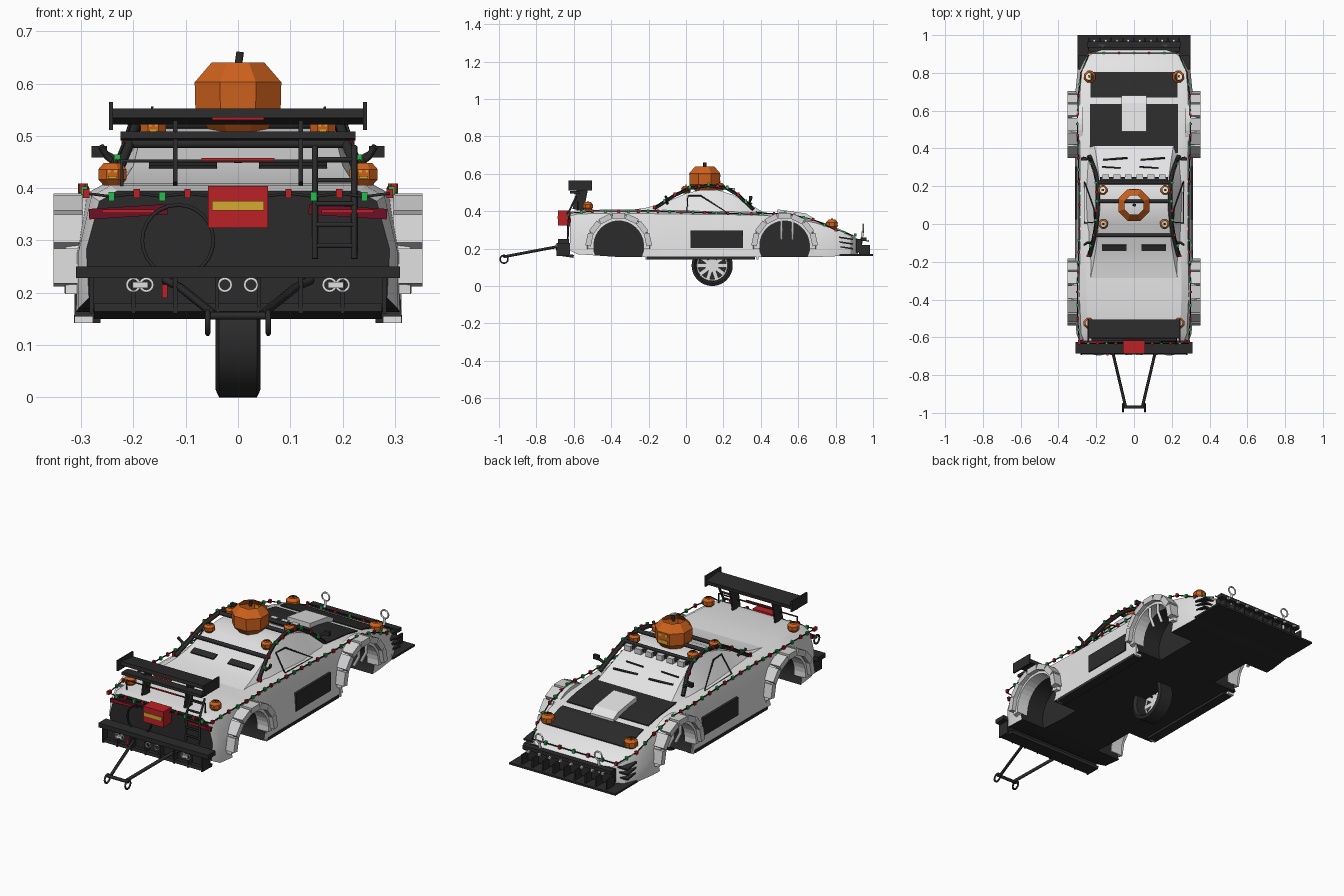
import bpy, bmesh, math
from mathutils import Matrix, Vector, Euler

default_cube = bpy.data.objects.get("Cube")
if default_cube:
    bpy.data.objects.remove(default_cube, do_unlink=True)


def material(name, red, green, blue):
    mat = bpy.data.materials.new(name)
    mat.use_nodes = True
    mat.diffuse_color = (red, green, blue, 1)
    mat.node_tree.nodes["Principled BSDF"].inputs["Base Color"].default_value = (red, green, blue, 1)
    return mat


white = material("white paint", .78, .78, .79)
grey = material("light grey plastic", .65, .65, .66)
black = material("black trim", .024, .024, .024)
silver = material("silver metal", .75, .75, .75)
orange = material("pumpkin orange", .62, .12, .012)
red = material("bright red", .5, .015, .02)
dark_red = material("dark red lens", .16, .005, .02)
green = material("bulb green", .02, .5, .08)
yellow = material("yellow", .65, .4, .03)


def finish(name, bm, *mats, smooth=False):
    bmesh.ops.recalc_face_normals(bm, faces=bm.faces)
    mesh = bpy.data.meshes.new(name)
    bm.to_mesh(mesh)
    bm.free()
    ob = bpy.data.objects.new(name, mesh)
    bpy.context.collection.objects.link(ob)
    for mat in mats:
        mesh.materials.append(mat)
    if smooth:
        activate(ob)
        bpy.ops.object.shade_smooth_by_angle(angle=math.radians(28))
    return ob


def activate(ob):
    bpy.ops.object.select_all(action="DESELECT")
    ob.select_set(True)
    bpy.context.view_layer.objects.active = ob


def boxes(name, mat, items):
    """Each item is centre, size and an optional rotation in radians."""
    bm = bmesh.new()
    for centre, size, *turn in items:
        rotation = Euler(turn[0] if turn else (0, 0, 0)).to_matrix().to_4x4()
        place = Matrix.Translation(centre) @ rotation @ Matrix.Diagonal((*size, 1))
        bmesh.ops.create_cube(bm, size=1, matrix=place)
    return finish(name, bm, mat)


def loft(rings, wrap=False, caps=True):
    bm = bmesh.new()
    rows = [[bm.verts.new(p) for p in ring] for ring in rings]
    pairs = list(zip(rows, rows[1:])) + ([(rows[-1], rows[0])] if wrap else [])
    for a, b in pairs:
        for i in range(len(a)):
            j = (i + 1) % len(a)
            bm.faces.new((a[i], a[j], b[j], b[i]))
    if caps and not wrap:
        bm.faces.new(rows[0])
        bm.faces.new(rows[-1])
    return bm


def tube(name, mat, paths, radius, closed=False):
    curve = bpy.data.curves.new(name, "CURVE")
    curve.dimensions = "3D"
    curve.bevel_depth = radius
    curve.bevel_resolution = 1
    curve.use_fill_caps = True
    for path in paths:
        spline = curve.splines.new("POLY")
        spline.points.add(len(path) - 1)
        spline.use_cyclic_u = closed
        for point, co in zip(spline.points, path):
            point.co = (*co, 1)
    curve.materials.append(mat)
    ob = bpy.data.objects.new(name, curve)
    bpy.context.collection.objects.link(ob)
    activate(ob)
    bpy.ops.object.convert(target="MESH")


def circle(x, y, z, radius, axis="y", steps=16):
    turns = [math.tau * i / steps for i in range(steps)]
    if axis == "y":
        return [(x + radius * math.cos(t), y, z + radius * math.sin(t)) for t in turns]
    return [(x, y + radius * math.cos(t), z + radius * math.sin(t)) for t in turns]


def mirrored(path):
    return [path, [(-x, y, z) for x, y, z in path]]


# Body sections: y, lower width, middle width, shoulder width, bottom, shoulder height, deck height
SECTIONS = [(-.62, .285, .29, .265, .19, .375, .395), (-.58, .305, .305, .28, .17, .385, .405),
            (-.36, .315, .315, .29, .155, .39, .41), (-.1, .31, .305, .285, .155, .385, .405),
            (.35, .31, .305, .285, .155, .38, .395), (.55, .31, .315, .29, .155, .37, .375),
            (.7, .305, .31, .285, .155, .335, .345), (.82, .295, .298, .275, .16, .295, .305),
            (.88, .27, .27, .25, .165, .268, .278), (.92, .21, .21, .2, .17, .24, .25)]


def deck(y):
    for a, b in zip(SECTIONS, SECTIONS[1:]):
        if a[0] <= y <= b[0]:
            return a[6] + (b[6] - a[6]) * (y - a[0]) / (b[0] - a[0])


rings = []
for y, low, mid, top, bottom, shoulder, height in SECTIONS:
    half = [(low, bottom), (mid, (bottom + shoulder) / 2), (top, shoulder), (top * .87, height)]
    rings.append([(x, y, z) for x, z in half] + [(-x, y, z) for x, z in reversed(half)])
body = finish("body_shell", loft(rings), white, black)
for face in body.data.polygons:
    if face.normal.z < -.7 or face.normal.y < -.95:
        face.material_index = 1

# Wheel arch openings
ARCHES = (-.36, .527)
for y in ARCHES:
    for side in (-1, 1):
        ends = [circle(side * x, y, .215, .135, "x", 28) for x in (.17, .45)]
        cutter = finish("arch_cutter", loft(ends), white, black)
        for face in cutter.data.polygons:
            face.material_index = 1
        cut = body.modifiers.new("arch", "BOOLEAN")
        cut.operation, cut.object, cut.solver = "DIFFERENCE", cutter, "EXACT"
        activate(body)
        bpy.ops.object.modifier_apply(modifier=cut.name)
        bpy.data.objects.remove(cutter, do_unlink=True)
activate(body)
bpy.ops.object.shade_smooth_by_angle(angle=math.radians(28))

# Cabin: y, roof height, roof half width, base half width
CABIN = [(-.31, .405, .235, .25), (-.21, .419, .215, .25), (-.12, .443, .2, .255), (0, .495, .187, .258),
         (.08, .514, .18, .26), (.17, .514, .18, .26), (.25, .488, .185, .255), (.33, .445, .195, .25),
         (.42, .39, .21, .24)]
finish("cabin", loft([[(base, y, .385), (roof, y, z), (-roof, y, z), (-base, y, .385)]
                      for y, z, roof, base in CABIN]), white, smooth=True)
frame = [(.262, .005, .395), (.208, .01, .482), (.212, .08, .482), (.262, .225, .39)]
tube("side_window_frames", black, mirrored(frame), .004, closed=True)
boxes("wipers", black, [((x, .345, .44), (.13, .008, .008), (-.55, 0, .08)) for x in (-.1, .1)]
      + [((x, .3, .466), (.1, .006, .006), (-.5, 0, -.06)) for x in (-.12, .08)])
boxes("engine_vents", black, [((x, -.125, .444), (.13, .035, .01), (.33, 0, 0)) for x in (-.105, .105)])

# Segmented wheel arch flares
for y, end in zip(ARCHES, ("rear", "front")):
    for side, label in ((1, "left"), (-1, "right")):
        arc = []
        for i in range(19):
            t = math.radians(-6 + 192 * i / 18)
            arc.append([(side * x, y + r * math.cos(t), .215 + r * math.sin(t))
                        for x, r in ((.27, .133), (.332, .133), (.33, .165), (.27, .176))])
        finish(f"{end}_{label}_flare", loft(arc), white)
        blocks = []
        for i in range(7):
            t = math.radians(12 + 26 * i)
            spot = (side * .325, y + .16 * math.cos(t), .215 + .16 * math.sin(t))
            blocks.append((spot, (.056, .03, .068), (t, 0, 0)))
        boxes(f"{end}_{label}_flare_blocks", grey, blocks)
tube("front_arch_pipes", grey, [p for y in (.51, .57) for p in
                                mirrored([(.3, y, .25), (.325, y, .3), (.325, y, .36)])], .008)
boxes("mud_flaps", white, [((x, y, .18), (.035, .012, .075)) for x in (-.295, .295) for y in (-.21, .382)])

# Skirts, side panels, hood panels and scoop
boxes("side_skirts", black, [((x, .08, .15), (.05, .58, .015)) for x in (-.288, .288)])
boxes("side_panels", black, [((x, .165, .25), (.012, .28, .092)) for x in (-.307, .307)])
for name, ys, width in (("hood_panel", (.375, .55, .635), .232), ("nose_panel", (.67, .7, .805), .23)):
    finish(name, loft([[(x, y, deck(y) + h) for x, h in
                        ((-width, -.004), (-width, .005), (width, .005), (width, -.004))] for y in ys]), black)
finish("hood_scoop", loft([[(x, y, z) for x, z in ((-.065, .35), (-.065, top), (.065, top), (.065, .35))]
                           for y, top in ((.49, .41), (.64, .388), (.68, .365))]), white)

# Nose: bumper, splitter with fins, canards and tow rings
boxes("front_splitter", black, [((0, .91, .166), (.6, .18, .01))])
boxes("front_bumper", black, [((0, .925, .215), (.48, .03, .07)), ((0, .95, .25), (.5, .03, .018))])
boxes("splitter_fins", black, [((-.24 + .06 * i, .955, .195), (.008, .06, .05)) for i in range(9)])
boxes("splitter_bolts", silver, [((-.21 + .06 * i, .972, .24), (.012, .012, .01)) for i in range(8)])
boxes("canards", black, [((x, .855, .205 + .025 * i), (.06, .075, .008), (-.15, 0, 0))
                         for x in (-.265, .265) for i in range(3)])
tube("tow_posts", silver, mirrored([(.167, .935, .22), (.167, .945, .29)]), .007)
tube("tow_rings", silver, [circle(x, .947, .31, .021) for x in (-.167, .167)], .004, closed=True)

# Rear fascia, bumper and diffuser
boxes("tail_lights", dark_red, [((x, -.621, .355), (.15, .012, .02), (0, x * .3, 0)) for x in (-.21, .21)])
boxes("tail_light_strips", red, [((x, -.627, .356), (.1, .006, .006)) for x in (-.21, .21)])
boxes("rear_bumper", black, [((0, -.655, .239), (.62, .06, .022)), ((0, -.64, .2), (.56, .04, .06)),
                             ((0, -.645, .165), (.55, .09, .016), (-.15, 0, 0))])
boxes("diffuser_fins", black, [((-.28 + .08 * i, -.66, .195), (.008, .065, .07)) for i in range(8)])
tube("exhaust_rings", silver, [circle(x, -.69, .215, .012) for base in (.025, .175, .2)
                               for x in (-base, base)], .003, closed=True)
boxes("shackles", silver, [((x, -.692, .215), (.03, .01, .012)) for x in (-.187, .187)])
boxes("recovery_hook", red, [((-.14, -.69, .203), (.01, .012, .026))])
tube("spare_hoop", black, [circle(-.115, -.632, .3, .068, steps=24)], .004, closed=True)
boxes("fuel_can", red, [((0, -.652, .364), (.114, .066, .08))])
boxes("fuel_can_label", yellow, [((0, -.686, .366), (.1, .004, .018))])
tube("ladder_rails", black, [[(x, -.632, .265), (x, -.625, .4), (x, -.585, .48)] for x in (.147, .222)], .006)
tube("ladder_rungs", black, [[(.147, y, z), (.222, y, z)] for y, z in
                             ((-.631, .29), (-.63, .33), (-.628, .37), (-.617, .415), (-.597, .455))], .005)

# Tow frame
tube("tow_frame", black, mirrored([(.14, -.66, .225), (.11, -.69, .21), (.045, -.965, .158)])
     + [[(-.06, -.97, .156), (.06, -.97, .156)]], .008)
tube("tow_frame_loops", black, [circle(x, -.973, .143, .021, "x") for x in (-.058, .058)], .005, closed=True)

# Rear wing
boxes("wing_blades", black, [((0, -.555, .537), (.48, .1, .018), (-.12, 0, 0)),
                             ((0, -.595, .5), (.45, .05, .014), (-.06, 0, 0))])
boxes("wing_end_plates", black, [((x, -.565, .538), (.008, .125, .054)) for x in (-.243, .243)])
boxes("wing_supports", black, [((x, -.565, .465), (.008, .06, .12), (-.2, 0, 0)) for x in (-.12, .12)])
boxes("wing_stripe", red, [((0, -.609, .533), (.1, .006, .006)), ((0, -.586, .455), (.14, .006, .006))])
tube("rear_rail", black, mirrored([(0, -.58, .452), (.222, -.58, .452), (.222, -.58, .39)]), .004)

# Roof cage, light bar and mirrors
rail = [(.235, -.17, .415), (.207, -.06, .485), (.195, .02, .523), (.19, .12, .538), (.192, .22, .522),
        (.205, .28, .485), (.235, .36, .41)]
tube("roof_cage", black, mirrored(rail) + [[(-x, y, z), (x, y, z)] for x, y, z in
                                           (rail[1], rail[3], rail[4])], .01)
boxes("light_bar", black, [((0, .235, .516), (.36, .025, .016))])
boxes("light_bar_lamps", grey, [((-.15 + .06 * i, .25, .512), (.035, .022, .026)) for i in range(6)])
tube("mirror_arms", black, mirrored([(.225, .34, .45), (.27, .35, .475)])
     + mirrored([(.225, -.1, .44), (.25, -.1, .46), (.262, -.11, .48)]), .007)
boxes("mirrors", black, [((x, .345, .47), (.03, .016, .022)) for x in (-.265, .265)])


# Hollow carved pumpkins
def pumpkin(name, x, y, z, radius, facing):
    profile = [(.66, 0), (1.06, .42), (1.08, 1.15), (.66, 1.6)]
    bm = loft([[(x + radius * r * math.cos(t), y + radius * r * math.sin(t), z + radius * h)
                for t in [math.tau * (i + .5) / 8 for i in range(8)]] for r, h in profile], caps=False)
    finish(name, bm, orange)
    tube(name + "_stem", black, [[(x, y, z + radius * 1.5), (x + radius * .05, y, z + radius * 1.85)]], radius * .1)
    boxes(name + "_face", yellow, [((x + radius * dx, y + facing * radius, z + radius * h),
                                    (radius * w, .005, radius * .18))
                                   for dx, h, w in ((-.22, 1, .2), (.22, 1, .2), (0, .6, .6))])


pumpkin("roof_pumpkin", 0, .1, .507, .083, 1)
for label, x, y, z, radius, facing in (("deck", .24, -.525, .405, .027, -1), ("nose", .235, .78, .305, .031, 1),
                                       ("roof_rear", .162, .0, .495, .025, -1), ("roof_front", .165, .18, .51, .025, 1)):
    for side, name in ((1, "left"), (-1, "right")):
        pumpkin(f"{label}_{name}_pumpkin", side * x, y, z, radius, facing)
        boxes(f"{label}_{name}_candle", yellow, [((side * x, y, z + radius * .4), [radius * .5] * 3)])

# Single wheel under the floor, with a deep dished rim
tyre = [(-.03, .084), (-.043, .095), (-.036, .11), (.036, .11), (.043, .095), (.03, .084)]
hub_height = .11
finish("tyre", loft([[(x, .14 + r * math.cos(t), hub_height + r * math.sin(t)) for x, r in tyre]
                     for t in [math.tau * i / 32 for i in range(32)]], wrap=True), black, smooth=True)
finish("rim_back", loft([circle(x, .14, hub_height, .085, "x", 32) for x in (-.036, -.03)]), black)
tube("rim", silver, [circle(-.025, .14, hub_height, .079, "x", 32)], .005, closed=True)
boxes("spokes", silver, [((-.025, .14 + .05 * math.cos(t), hub_height + .05 * math.sin(t)), (.01, .065, .021), (t, 0, 0))
                         for t in [math.tau * i / 10 for i in range(10)]])
finish("hub", loft([circle(x, .14, hub_height, .024, "x") for x in (-.032, -.016)]), silver)

# Festive light strings
side_run = [(.29, -.62, .39), (.298, -.5, .4), (.3, -.36, .4), (.293, -.15, .4), (.29, .1, .392), (.295, .35, .385),
            (.3, .53, .39), (.295, .68, .355), (.28, .8, .3), (.24, .895, .27)]
back_run = [(-.29 + .58 * i / 12, -.632, .39 - .006 * (i % 2)) for i in range(13)]
front_run = [(-.24 + .48 * i / 6, .905, .272) for i in range(7)]
roof_run = [(x + .01, y, z + .006) for x, y, z in rail]
strings = mirrored(side_run) + [back_run, front_run] + mirrored(roof_run)
tube("light_string_wire", black, strings, .003)
bulbs = ([], [])
for path in strings:
    count = 0
    for a, b in zip(path, path[1:]):
        start, step = Vector(a), Vector(b) - Vector(a)
        pieces = max(1, round(step.length / .06))
        for i in range(pieces):
            bulbs[count % 2].append((start + step * (i / pieces), (.012, .012, .017)))
            count += 1
boxes("red_bulbs", red, bulbs[0])
boxes("green_bulbs", green, bulbs[1])
